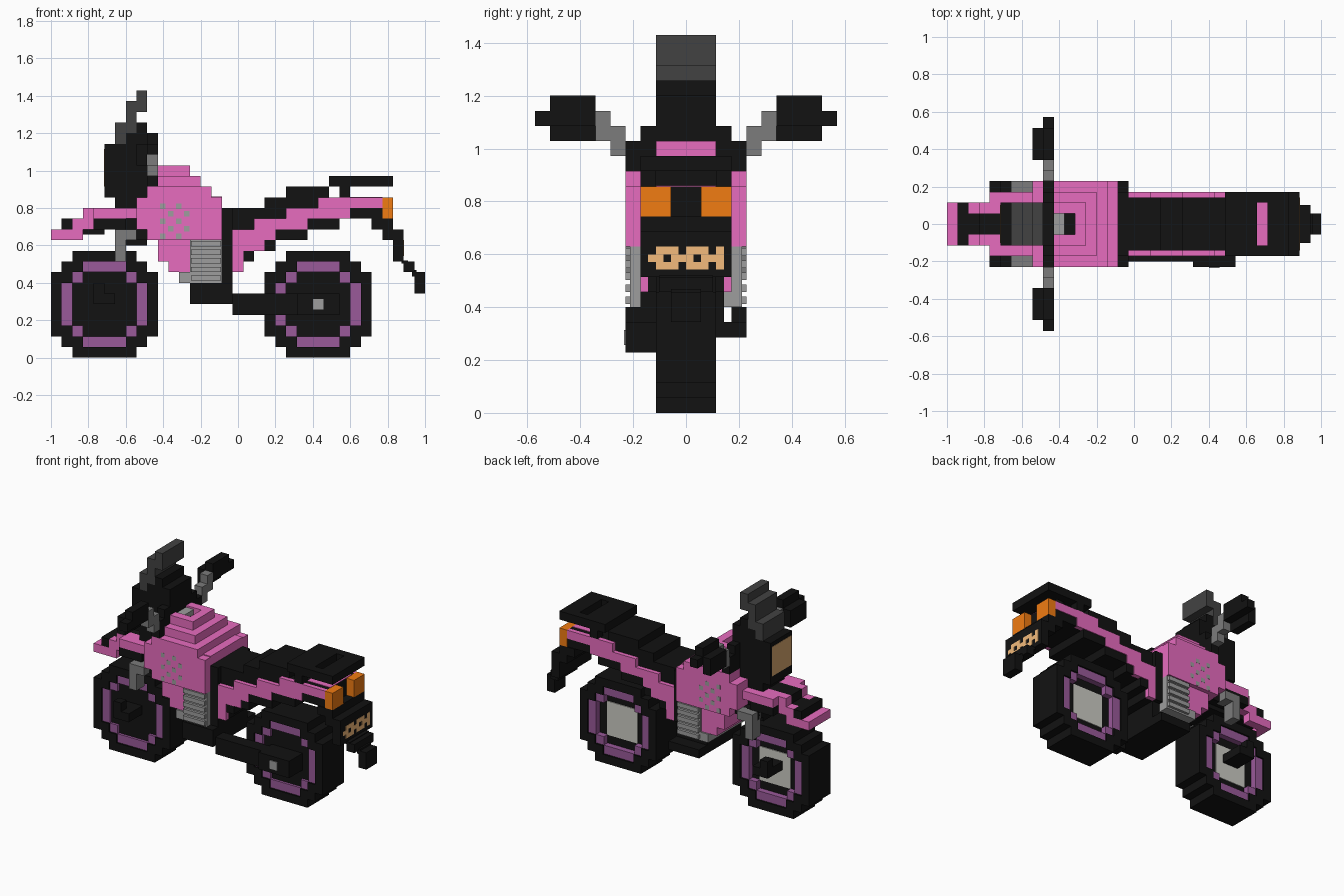
import bpy, bmesh

if "Cube" in bpy.data.objects:
    bpy.data.objects.remove(bpy.data.objects["Cube"])

V = 2 / 35  # block size; x counts 0..35 nose to tail, y -10..10, z 0..25
COLORS = {
    "black": (0.006, 0.006, 0.006, 1), "pink": (0.80, 0.15, 0.52, 1),
    "purple": (0.32, 0.10, 0.32, 1), "orange": (0.88, 0.20, 0.006, 1),
    "smoke": (0.055, 0.055, 0.055, 1), "steel": (0.20, 0.20, 0.20, 1),
    "grey": (0.34, 0.34, 0.34, 1), "pale": (0.6, 0.6, 0.55, 1),
    "tan": (0.90, 0.50, 0.20, 1), "lamp": (0.70, 0.40, 0.16, 1),
}
MATS = {}
for n, c in COLORS.items():
    MATS[n] = bpy.data.materials.new(n)
    MATS[n].diffuse_color = c


def finish(bm, name, color):
    bmesh.ops.recalc_face_normals(bm, faces=bm.faces)
    me = bpy.data.meshes.new(name)
    bm.to_mesh(me)
    bm.free()
    me.materials.append(MATS[color])
    bpy.context.collection.objects.link(bpy.data.objects.new(name, me))


def pt(x, y, z):
    return (-1 + x * V, y * V, z * V)


def boxes(name, color, items, mirror=False):
    """Boxes given as x0, x1, y0, y1, z0, z1 in block units."""
    bm = bmesh.new()
    for x0, x1, y0, y1, z0, z1 in items:
        for s in ((1, -1) if mirror else (1,)):
            vs = bmesh.ops.create_cube(bm, size=1)["verts"]
            for v in vs:
                v.co = pt(x1 if v.co.x > 0 else x0, s * (y1 if v.co.y > 0 else y0),
                          z1 if v.co.z > 0 else z0)
    finish(bm, name, color)


def slab(name, color, cells, spans):
    """Extrude a blocky side silhouette between each pair of y values."""
    bm = bmesh.new()
    for y0, y1 in spans:
        verts, faces = {}, []
        for i, k in sorted(cells):
            q = []
            for c in ((i, k), (i + 1, k), (i + 1, k + 1), (i, k + 1)):
                if c not in verts:
                    verts[c] = bm.verts.new(pt(c[0], y0, c[1]))
                q.append(verts[c])
            faces.append(bm.faces.new(q))
        out = bmesh.ops.extrude_face_region(bm, geom=faces, use_keep_orig=True)["geom"]
        for v in out:
            if isinstance(v, bmesh.types.BMVert):
                v.co.y = y1 * V
    finish(bm, name, color)


def rows(*r):
    """Cells from (z, x start, x end) rows."""
    return {(i, k) for k, a, b in r for i in range(a, b)}


def ring(cx, lo, hi):
    return {(cx + i, k) for i in range(10) for k in range(10)
            if lo <= (i - 4.5) ** 2 + (k - 4.5) ** 2 < hi}


# wheels
for label, cx in (("front", 0), ("rear", 20)):
    slab(label + "_tyre", "black", ring(cx, 16, 28), [(-2, 2)])
    slab(label + "_rim", "purple", ring(cx, 10, 16), [(-1.8, 1.8)])
    slab(label + "_hub", "black", ring(cx, 0, 10), [(-1.5, 1.1)])
    boxes(label + "_hub_plate", "pale", [(cx + 3, cx + 7, 1.1, 1.2, 3, 7)])

# fork and front axle
boxes("axle_bracket", "black", [(4, 6, 1.2, 4, 5, 6), (4, 5, 3, 4, 6, 7)], True)
boxes("fork_upper", "steel", [(6, 7, 2.5, 4, 9, 12), (6, 8, 2.5, 4, 11, 12)], True)
boxes("steering_column", "black", [(6, 9, -2, 2, 10.5, 15), (6, 9, -3, 3, 11, 12)])

# front fender: pink sides over a black core
slab("fender_sides", "pink", rows((11, 0, 3), (12, 2, 5), (13, 3, 8)), [(-2, -1), (1, 2)])
boxes("fender_tip", "pink", [(0, 1, -1, 1, 11, 12)])
boxes("fender_shoulders", "pink", [(4, 8, 2, 3, 13, 14)], True)
boxes("fender_core", "black", [(1, 2, -2, 2, 12, 13), (1, 5, -1, 1, 11.5, 13),
                               (3, 8, -1, 1, 12.5, 14), (4, 7, -3, 3, 12, 13)])

# tank
slab("tank_body", "pink", rows((11, 9, 16), (12, 8, 16), (13, 8, 16), (14, 8, 16),
                               (15, 9, 15)), [(-4, 4)])
slab("tank_lower", "pink", rows((8, 11, 13), (9, 10, 13), (10, 10, 13)), [(-3.5, 3.5)])
boxes("tank_top", "pink", [(14, 16, -3, 3, 15, 15.1), (10, 14, -3, 3, 16, 17),
                           (10, 13, 1, 2, 17, 18),
                           (10, 13, -2, -1, 17, 18), (12, 13, -1, 1, 17, 18)])
boxes("gauge", "grey", [(9, 11, -1, 1, 17, 17.8)])
boxes("gauge_well", "black", [(11, 12, -1, 1, 17, 17.2)])

# pale vent squares on the tank sides
vents = []
for row in range(5):
    for col in range(4):
        if (row + col) % 2 == 0:
            x, z = 10.2 + col * 0.75, 11.1 + row * 0.7
            vents.append((x, x + 0.5, 4, 4.02, z, z + 0.5))
boxes("tank_vents", "grey", vents, True)

# engine with cooling fins, and lower frame
boxes("engine", "grey", [(13, 16, -3.7, 3.7, 7, 11), (12, 13, -3.7, 3.7, 7, 8)])
boxes("engine_fins", "grey", [(13.1, 15.9, 3.7, 4, 7.2 + 0.8 * n, 7.7 + 0.8 * n)
                              for n in range(5)], True)
boxes("lower_frame", "black", [(13, 17, -4, 2.5, 5, 7), (16, 17, -3, 2.5, 7, 8),
                               (16, 17, -3, 3, 8, 14), (13, 17, 2.5, 4, 5, 6)])

# one-sided swing arm, rear axle and silencer
boxes("swing_arm", "black", [(17, 24, -3.5, -2, 4, 6), (23, 27, -4, -1.5, 4, 6)])
boxes("rear_axle", "grey", [(24.5, 25.5, -4.1, -3, 4.5, 5.5)])

# seat and tail
slab("seat", "black", rows((8, 16, 18), (9, 16, 19), (10, 16, 21), (11, 16, 24),
                           (12, 16, 27), (13, 16, 31), (14, 20, 31), (15, 22, 26)), [(-2.5, 2.5)])
slab("tail_stripe", "pink", rows((8, 17, 18), (9, 17, 18), (10, 17, 20), (11, 17, 21),
                                 (12, 19, 24), (13, 22, 28), (14, 25, 31)),
     [(-3, -2.5), (2.5, 3)])
slab("tail_trim", "black", rows((9, 18, 19), (10, 20, 21), (11, 21, 24), (12, 24, 27),
                                (13, 28, 31)),
     [(-2.9, -2.5), (2.5, 2.9)])
boxes("tail_panel", "pink", [(28, 31, -2, 2, 15, 15.05)])

# luggage rack with an open slot
boxes("rack", "black", [(26, 29, -3, 3, 16, 17), (30, 32, -3, 3, 16, 17),
                        (29, 30, 2, 3, 16, 17), (29, 30, -3, -2, 16, 17),
                        (27, 28, 2, 3, 15, 16), (27, 28, -3, -2, 15, 16)])

# tail lights
boxes("tail_lights", "orange", [(31, 32, 1, 3, 13, 15)], True)

# rear mudguard and plate
boxes("mudguard", "black", [(30, 32, -3, 3, 12, 13), (31, 33, -3, 3, 11, 12),
                            (32, 33, -3, 3, 9, 11),
                            (33, 34, -1.8, 1.8, 8, 9), (32.8, 33.4, -1.8, 1.8, 8.8, 9.1),
                            (34, 35, -1, 1, 6, 8), (33.8, 34.2, -1, 1, 7.6, 8.2)])
boxes("rear_plate", "tan", [(33, 33.03, -2.5 + 0.5 * a, -2 + 0.5 * a, 9.5 + 0.5 * b, 10 + 0.5 * b)
                            for a in range(10) for b in range(3) if (a + 2 * b) % 4])

# headlight cowl
slab("cowl", "black", rows((14, 8, 10), *[(k, 5, 10) for k in range(15, 20)],
                           (20, 7, 10), (21, 8, 9)), [(-2, 2)])
boxes("bar_mount", "black", [(9, 10, -4, 4, 16, 18), (9, 10, -3, 3, 18, 19)])
boxes("headlight", "lamp", [(4.97, 5.1, -1.8, 1.8, 16, 19.5)])

# windscreen
boxes("windscreen", "smoke", [(6, 7, -2, 2, 20, 22), (7, 8, -2, 2, 21, 24),
                              (8, 9, -2, 2, 23, 25)])

# handlebars
boxes("bar_stems", "steel", [(9, 10, 4, 5, 17, 19), (9, 10, 5, 6, 18, 20)], True)
boxes("grips", "black", [(9, 10, 6, 9, 19, 21), (8, 9, 6, 9, 18, 20),
                         (9, 10, 9, 10, 19, 20)], True)

for m in bpy.data.materials:
    if m.users and not m.is_grease_pencil:
        m.use_nodes = True
        m.node_tree.nodes["Principled BSDF"].inputs["Base Color"].default_value = m.diffuse_color
